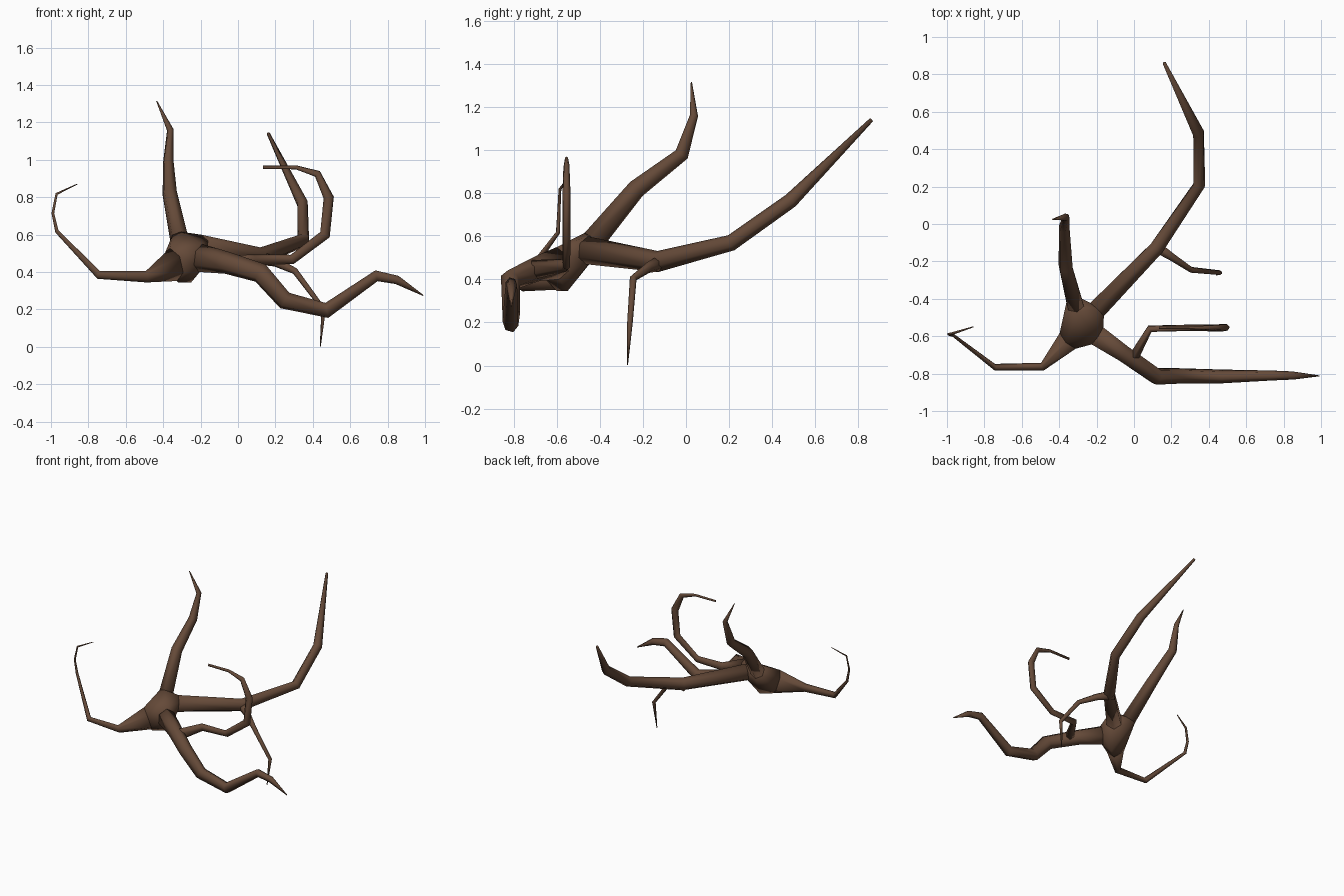
import bpy, bmesh, math
from mathutils import Vector

SIDES = 6
wood = bpy.data.materials.new("dark brown wood")
wood.diffuse_color = (0.13, 0.068, 0.04, 1)


def rings(path, flat):
    """Rings along a path of (x, y, z, radius); flat squeezes them sideways."""
    pts = [Vector(p[:3]) for p in path]
    out, up, last = [], Vector((0, 0, 1)), len(pts) - 1
    for i, p in enumerate(pts):
        a = (p - pts[i - 1]).normalized() if i else Vector()
        b = (pts[i + 1] - p).normalized() if i < last else Vector()
        t = (a + b).normalized()
        up = (up - t * up.dot(t)).normalized()
        side = t.cross(up)
        r = path[i][3]
        out.append([p + up * math.cos(k * math.tau / SIDES) * r
                    + side * math.sin(k * math.tau / SIDES) * r * flat
                    for k in range(SIDES)])
    return out


def finish(name, bm):
    bmesh.ops.recalc_face_normals(bm, faces=bm.faces[:])
    me = bpy.data.meshes.new(name)
    bm.to_mesh(me)
    bm.free()
    me.materials.append(wood)
    for f in me.polygons:
        f.use_smooth = True
    bpy.context.collection.objects.link(bpy.data.objects.new(name, me))


def branch(name, path, flat=0.9):
    rs = rings(path, flat)
    bm = bmesh.new()
    vs = [[bm.verts.new(c) for c in r] for r in rs]
    for a, b in zip(vs, vs[1:]):
        for k in range(SIDES):
            n = (k + 1) % SIDES
            bm.faces.new((a[k], a[n], b[n], b[k]))
    bm.faces.new(vs[0][::-1])
    bm.faces.new(vs[-1])
    finish(name, bm)
    return rs[0]


# Four main branches, each starting at the hub
hub = branch("upright_branch", [
    (-0.315, -0.43, 0.58, 0.055), (-0.365, -0.23, 0.82, 0.044),
    (-0.373, -0.02, 0.98, 0.034), (-0.362, 0.037, 1.16, 0.02),
    (-0.435, 0.025, 1.315, 0.003)])
hub += branch("back_branch", [
    (-0.2, -0.46, 0.535, 0.065), (0.12, -0.13, 0.483, 0.049),
    (0.35, 0.21, 0.57, 0.038), (0.345, 0.485, 0.765, 0.035),
    (0.162, 0.86, 1.14, 0.01)])
hub += branch("right_branch", [
    (-0.2, -0.595, 0.475, 0.075), (-0.06, -0.69, 0.45, 0.06),
    (0.12, -0.815, 0.395, 0.055), (0.25, -0.812, 0.248, 0.049),
    (0.475, -0.815, 0.195, 0.043), (0.74, -0.81, 0.38, 0.031),
    (0.85, -0.81, 0.358, 0.025), (0.99, -0.812, 0.275, 0.003)], 0.85)
hub += branch("left_branch", [
    (-0.345, -0.615, 0.44, 0.092), (-0.49, -0.763, 0.375, 0.031),
    (-0.745, -0.765, 0.385, 0.023), (-0.968, -0.594, 0.617, 0.012),
    (-0.99, -0.59, 0.715, 0.009), (-0.97, -0.585, 0.818, 0.008),
    (-0.86, -0.55, 0.87, 0.003)], 0.75)

# Hub joining the branch roots
bm = bmesh.new()
for c in hub + [Vector((-0.25, -0.55, 0.345)), Vector((-0.32, -0.6, 0.345))]:
    bm.verts.new(c)
res = bmesh.ops.convex_hull(bm, input=bm.verts[:])
loose = [v for v in bm.verts if not v.link_faces]
bmesh.ops.delete(bm, geom=loose, context='VERTS')
finish("hub", bm)

# Side twigs
branch("curled_twig", [
    (0.0, -0.71, 0.445, 0.045), (0.085, -0.56, 0.465, 0.03),
    (0.29, -0.555, 0.468, 0.026), (0.465, -0.555, 0.6, 0.029),
    (0.485, -0.555, 0.798, 0.028), (0.425, -0.555, 0.925, 0.02),
    (0.31, -0.555, 0.96, 0.011), (0.135, -0.555, 0.96, 0.009)], 0.7)
branch("hanging_twig", [
    (0.1, -0.11, 0.48, 0.04), (0.2, -0.175, 0.455, 0.026),
    (0.305, -0.245, 0.405, 0.018), (0.458, -0.26, 0.2, 0.014),
    (0.44, -0.272, 0.003, 0.003)])
